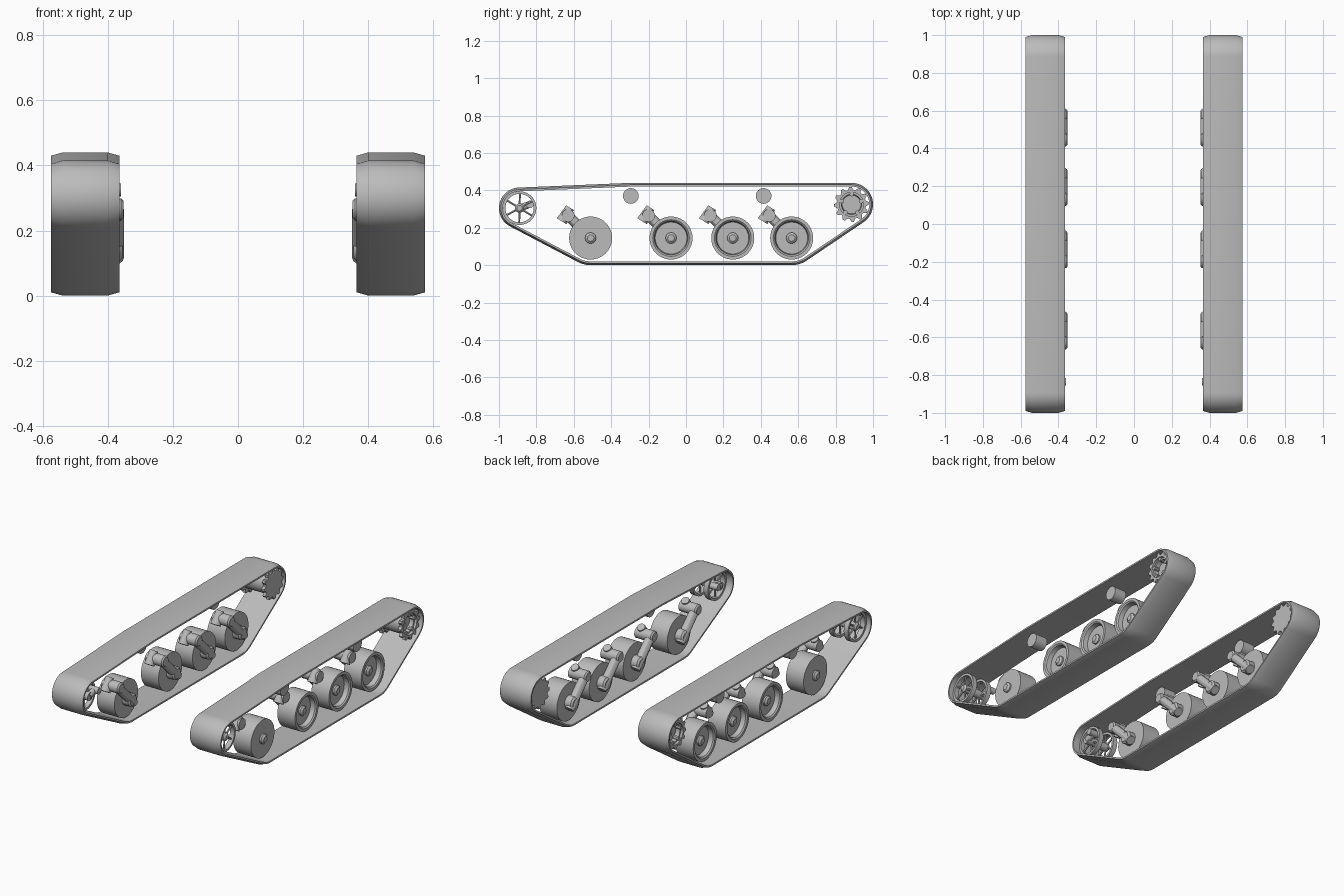
import bpy, bmesh
from math import sin, cos, pi, radians
from mathutils import Vector

cube = bpy.data.objects.get("Cube")
if cube:
    bpy.data.objects.remove(cube, do_unlink=True)

steel = bpy.data.materials.new("grey steel")
steel.use_nodes = True
COLOUR = (0.5, 0.5, 0.5, 1)
steel.diffuse_color = COLOUR
steel.node_tree.nodes["Principled BSDF"].inputs["Base Color"].default_value = COLOUR


def loft(name, loops, caps=True, angle=30):
    """Bridge matching loops of points; cap the ends, or join last to first."""
    bm = bmesh.new()
    rows = [[bm.verts.new(p) for p in loop] for loop in loops]
    pairs = list(zip(rows, rows[1:]))
    if caps:
        bm.faces.new(rows[0])
        bm.faces.new(rows[-1])
    else:
        pairs.append((rows[-1], rows[0]))
    for a, b in pairs:
        for i in range(len(a)):
            j = (i + 1) % len(a)
            bm.faces.new((a[i], a[j], b[j], b[i]))
    bmesh.ops.recalc_face_normals(bm, faces=bm.faces)
    mesh = bpy.data.meshes.new(name)
    bm.to_mesh(mesh)
    bm.free()
    mesh.materials.append(steel)
    ob = bpy.data.objects.new(name, mesh)
    bpy.context.collection.objects.link(ob)
    ob.modifiers.new("other side", 'MIRROR')
    bpy.ops.object.select_all(action='DESELECT')
    ob.select_set(True)
    bpy.context.view_layer.objects.active = ob
    bpy.ops.object.shade_smooth_by_angle(angle=radians(angle))
    return ob


def circle(x, y, z, r, n=40):
    return [(x, y + r * cos(2 * pi * i / n), z + r * sin(2 * pi * i / n)) for i in range(n)]


def lathe(name, y, z, profile, caps=True, n=40):
    """Revolve (x, radius) pairs around a sideways axle."""
    return loft(name, [circle(x, y, z, r, n) for x, r in profile], caps)


def bar(name, p, q, r0, r1, n=12):
    """Tapered round bar between two points."""
    p, q = Vector(p), Vector(q)
    rot = (q - p).to_track_quat('Z', 'Y')
    ring = [Vector((cos(2 * pi * i / n), sin(2 * pi * i / n), 0)) for i in range(n)]
    return loft(name, [[c + rot @ (v * r) for v in ring] for c, r in ((p, r0), (q, r1))])


IDLER = (-0.89, 0.305)
SPROCKET = (0.885, 0.325)
WHEELS = (-0.51, -0.08, 0.25, 0.565)
ROLLERS = (-0.295, 0.415)
WHEEL_Z, ROLLER_Z = 0.145, 0.37

# Track belt: convex path around every wheel, swept with a chamfered section
rounds = [(*IDLER, 0.11), (*SPROCKET, 0.115)]
rounds += [(y, WHEEL_Z, 0.145) for y in (WHEELS[0], WHEELS[-1])]
rounds += [(y, ROLLER_Z, 0.07) for y in ROLLERS]
steps = 64
samples = sorted((y + r * cos(a), z + r * sin(a), y, z, r, a)
                 for y, z, r in rounds for a in (2 * pi * i / steps for i in range(steps)))


def half_hull(points):
    hull = []
    for p in points:
        while len(hull) > 1 and ((hull[-1][0] - hull[-2][0]) * (p[1] - hull[-2][1])
                                 - (hull[-1][1] - hull[-2][1]) * (p[0] - hull[-2][0])) <= 1e-7:
            hull.pop()
        hull.append(p)
    return hull[:-1]


path = half_hull(samples) + half_hull(samples[::-1])
section = ((0.365, -0.01), (0.4, 0), (0.54, 0), (0.575, -0.01), (0.575, -0.02), (0.365, -0.02))
loft("track_belt", [[(x, y + (r + off) * cos(a), z + (r + off) * sin(a))
                     for _, _, y, z, r, a in path] for x, off in section], caps=False, angle=25)

# Road wheels with hubs and trailing suspension arms
for i, y in enumerate(WHEELS):
    if i == 0:
        profile = [(0.405, 0.115), (0.525, 0.115)]
    else:
        profile = [(0.405, 0.115), (0.525, 0.115), (0.525, 0.098), (0.518, 0.09), (0.49, 0.085)]
    lathe("road_wheel", y, WHEEL_Z, profile)
    face = profile[-1][0] - 0.005
    lathe("wheel_hub", y, WHEEL_Z, [(face, 0.03), (face + 0.015, 0.03), (face + 0.025, 0.018)], n=12)
    top_y, top_z = y - 0.12, 0.265
    lathe("arm_lower_boss", y, WHEEL_Z, [(0.41, 0.04), (0.365, 0.04), (0.355, 0.03)], n=16)
    bar("suspension_arm", (0.378, y + 0.03, 0.115), (0.378, top_y, top_z), 0.027, 0.027)
    lathe("arm_pivot", top_y, top_z, [(0.352, 0.026), (0.36, 0.034), (0.47, 0.034)], n=16)
    bar("arm_crank", (0.44, top_y - 0.035, top_z - 0.03), (0.44, top_y + 0.01, top_z + 0.042), 0.03, 0.024)

# Return rollers
for y in ROLLERS:
    lathe("return_roller", y, ROLLER_Z, [(0.445, 0.042), (0.525, 0.042)], n=24)

# Idler: two rims, spokes, axle and tension crank
for x in (0.41, 0.515):
    lathe("idler_rim", *IDLER, [(x, 0.09), (x + 0.03, 0.09), (x + 0.03, 0.076), (x, 0.076)], caps=False)
    for k in range(6):
        a = 2 * pi * k / 6 + 0.5
        y, z = IDLER
        bar("idler_spoke", (x + 0.015, y, z), (x + 0.015, y + 0.08 * cos(a), z + 0.08 * sin(a)),
            0.006, 0.006, 6)
lathe("idler_hub", *IDLER, [(0.385, 0.025), (0.54, 0.025), (0.55, 0.015)], n=16)
crank_y, crank_z = IDLER[0] + 0.055, IDLER[1] + 0.02
bar("idler_crank", (0.395, *IDLER), (0.395, crank_y, crank_z), 0.02, 0.018)
lathe("idler_crank_pivot", crank_y, crank_z, [(0.36, 0.02), (0.42, 0.02)], n=16)

# Sprocket: toothed outer ring, toothed inner disc, drum and bolts
teeth = 12


def gear(x):
    y, z = SPROCKET
    pts = []
    for i in range(teeth * 4):
        a, r = 2 * pi * i / (teeth * 4), 0.094 if i % 4 < 2 else 0.078
        pts.append((x, y + r * cos(a), z + r * sin(a)))
    return pts


hole = [circle(x, *SPROCKET, 0.064, teeth * 4) for x in (0.555, 0.535)]
loft("sprocket_outer_ring", [gear(0.535), gear(0.555)] + hole, caps=False)
loft("sprocket_inner_disc", [gear(0.375), gear(0.395)])
lathe("sprocket_drum", *SPROCKET, [(0.39, 0.066), (0.54, 0.066), (0.54, 0.054), (0.515, 0.05)])
for k in range(5):
    a = 2 * pi * k / 5 + 0.3
    lathe("sprocket_bolt", SPROCKET[0] + 0.054 * cos(a), SPROCKET[1] + 0.054 * sin(a),
          [(0.51, 0.012), (0.55, 0.012)], n=8)
